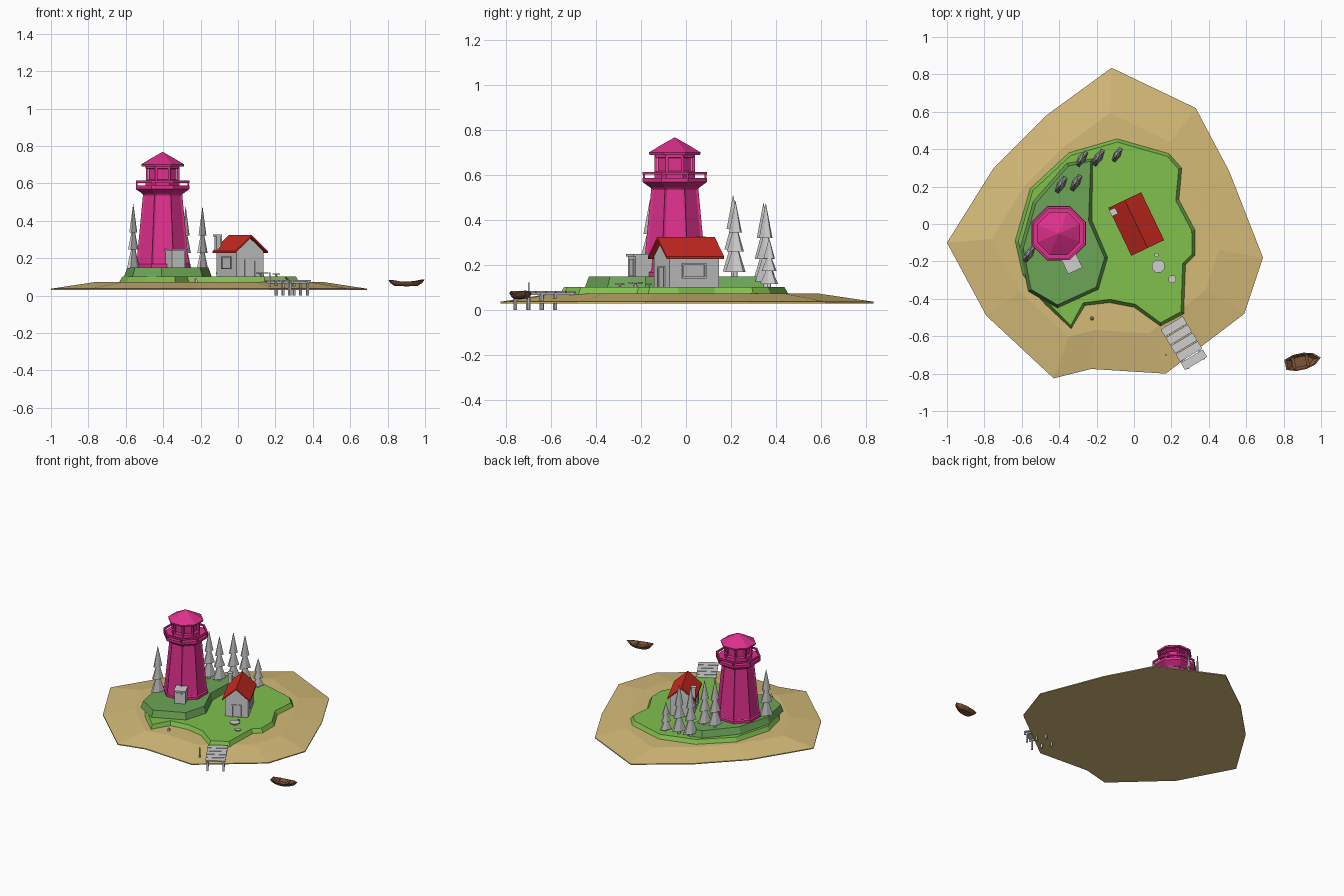
import bpy, bmesh, math
from mathutils import Matrix, Vector

cube = bpy.data.objects.get("Cube")
if cube:
    bpy.data.objects.remove(cube)


def material(name, r, g, b):
    m = bpy.data.materials.new(name)
    m.use_nodes = True
    col = [(c / 255) ** 2.2 for c in (r, g, b)] + [1]
    m.diffuse_color = col
    m.node_tree.nodes["Principled BSDF"].inputs["Base Color"].default_value = col
    return m


MAGENTA = material("magenta", 222, 52, 140)
RED = material("roof red", 205, 46, 38)
GRASS = material("grass green", 127, 190, 78)
MOSS = material("moss green", 108, 163, 87)
SAND = material("sand", 212, 186, 120)
WOOD = material("brown wood", 125, 85, 58)
GREY = material("light grey", 205, 205, 205)


def finish(name, bm, mat, loc=(0, 0, 0), turn=0, scale=(1, 1, 1)):
    bmesh.ops.recalc_face_normals(bm, faces=bm.faces)
    mesh = bpy.data.meshes.new(name)
    bm.to_mesh(mesh)
    bm.free()
    mesh.materials.append(mat)
    ob = bpy.data.objects.new(name, mesh)
    ob.location, ob.scale = loc, scale
    ob.rotation_euler.z = math.radians(turn)
    bpy.context.collection.objects.link(ob)
    return ob


def add_box(bm, centre, size):
    bmesh.ops.create_cube(bm, size=1, matrix=Matrix.Translation(centre) @ Matrix.Diagonal((*size, 1)))


def boxes(name, mat, parts, loc=(0, 0, 0), turn=0):
    bm = bmesh.new()
    for centre, size in parts:
        add_box(bm, centre, size)
    return finish(name, bm, mat, loc, turn)


def loft(bm, rings, closed=False):
    """Skin a list of equal-length point rings."""
    vs = [[bm.verts.new(p) for p in ring] for ring in rings]
    n = len(vs[0])
    sides = []
    pairs = list(zip(vs, vs[1:])) + ([(vs[-1], vs[0])] if closed else [])
    for a, b in pairs:
        for i in range(n):
            j = (i + 1) % n
            sides.append(bm.faces.new((a[i], a[j], b[j], b[i])))
    if not closed:
        bm.faces.new(vs[0][::-1])
        bm.faces.new(vs[-1])
    return sides


def ring(r, z, n=8):
    return [(r * math.cos(math.tau * (i + .5) / n), r * math.sin(math.tau * (i + .5) / n), z) for i in range(n)]


def lathe(name, mat, profile, loc, n=8, closed=False, panel=0):
    bm = bmesh.new()
    sides = loft(bm, [ring(r, z, n) for r, z in profile], closed)
    if panel:
        bmesh.ops.recalc_face_normals(bm, faces=bm.faces)
        bmesh.ops.inset_individual(bm, faces=sides, thickness=panel, depth=-.006)
    return finish(name, bm, mat, loc)


def terrace(name, mat, outline, z, height, inset):
    """Raised ground with sloping banks."""
    bm = bmesh.new()
    top = bm.faces.new([bm.verts.new((x, y, z)) for x, y in outline])
    top.normal_update()
    if top.normal.z < 0:
        top.normal_flip()
    bmesh.ops.inset_individual(bm, faces=[top], thickness=inset, depth=0)
    for v in top.verts:
        v.co.z = z + height
    return finish(name, bm, mat)


# Sand bank: flat underside, low rim, gentle rise toward the grass
shore = [(-1, -.1), (-.75, .3), (-.47, .58), (-.12, .835), (.33, .62), (.51, .28),
         (.69, -.18), (.59, -.48), (.17, -.8), (-.23, -.775), (-.43, -.825), (-.79, -.49)]
hub = Vector((-.15, -.03))
inner = [hub + (Vector(p) - hub) * .72 for p in shore]
bm = bmesh.new()
loft(bm, [[(x, y, .03) for x, y in shore], [(x, y, .037) for x, y in shore],
          [(x, y, .073) for x, y in inner]])
finish("sand_bank", bm, SAND)

# Grass terraces
terrace("lower_grass", GRASS, [
    (-.09, .46), (.19, .38), (.26, .3), (.245, .13), (.33, -.03), (.33, -.17), (.28, -.22),
    (.27, -.48), (.14, -.55), (0, -.45), (-.13, -.425), (-.26, -.44), (-.335, -.565),
    (-.5, -.41), (-.6, -.27), (-.64, -.09), (-.56, .19), (-.35, .385)], .065, .037, .022)
terrace("upper_grass", MOSS, [
    (-.22, .35), (-.225, .02), (-.14, -.18), (-.19, -.35), (-.41, -.45), (-.565, -.36),
    (-.61, -.13), (-.54, .12), (-.36, .325)], .1, .05, .018)

# Lighthouse
TOWER = (-.403, -.05, 0)
lathe("tower_base", MAGENTA, [(.158, .145), (.158, .168), (.15, .172)], TOWER)
lathe("tower_body", MAGENTA, [(.152, .165), (.113, .545)], TOWER, panel=.014)
lathe("tower_collar", MAGENTA, [(.113, .54), (.122, .548), (.15, .566), (.155, .57), (.155, .588)], TOWER)
lathe("balcony_rail", MAGENTA, [(.155, .603), (.155, .615), (.143, .615), (.143, .603)], TOWER, closed=True)
lathe("lantern_sill", MAGENTA, [(.098, .585), (.098, .615), (.085, .62)], TOWER)
lathe("lantern_core", MAGENTA, [(.08, .6), (.08, .7)], TOWER)
lathe("lantern_band", MAGENTA, [(.09, .676), (.098, .68), (.098, .698)], TOWER)
lathe("tower_roof", MAGENTA, [(.09, .69), (.122, .69), (.124, .702), (.065, .735), (.004, .767)], TOWER)
for name, r, z, size in (("rail_posts", .149, .596, (.009, .009, .02)),
                         ("lantern_posts", .09, .65, (.014, .014, .08))):
    boxes(name, MAGENTA, [((x, y, z), size) for x, y, _ in ring(r, z)], TOWER)

# Lighthouse entrance
boxes("tower_porch", GREY, [((0, .01, .196), (.075, .1, .1)), ((0, 0, .244), (.084, .1, .01)),
                            ((0, -.042, .19), (.044, .005, .075))], (-.335, -.205, 0), 25)

# Cottage
HOUSE, TURN = (.012, 0, 0), 25.6
bm = bmesh.new()
gable = [(-.08, .098), (.08, .098), (.08, .238), (0, .308), (-.08, .238)]
loft(bm, [[(x, y, z) for x, z in gable] for y in (-.12, .125)])
finish("house_walls", bm, GREY, HOUSE, TURN)
bm = bmesh.new()
slab = [(-.097, .238), (0, .325), (.097, .238), (.097, .228), (0, .313), (-.097, .228)]
loft(bm, [[(x, y, z) for x, z in slab] for y in (-.142, .142)])
finish("house_roof", bm, RED, HOUSE, TURN)


def framed(centre, w, h, along_y=False):
    """Thin frame of four bars round an opening."""
    x, y, z = centre
    bars = [(-w / 2, 0, .007, h), (w / 2, 0, .007, h), (0, h / 2, w + .007, .007), (0, -h / 2, w + .007, .007)]
    return [((x, y + a, z + b), (.009, p, q)) if along_y else ((x + a, y, z + b), (p, .009, q))
            for a, b, p, q in bars]


boxes("house_door_frame", GREY, framed((0, -.122, .145), .06, .09), HOUSE, TURN)
boxes("house_window_frames", GREY, framed((.082, 0, .175), .11, .06, True)
      + framed((-.082, 0, .175), .11, .06, True), HOUSE, TURN)
boxes("chimney", GREY, [((-.082, .11, .28), (.026, .026, .08)), ((-.082, .11, .322), (.036, .036, .01))],
      HOUSE, TURN)


# Trees: flattened, three stacked skirts over a trunk
def tree(x, y, z, height):
    bm = bmesh.new()
    for r0, r1, a, b in ((.012, .01, 0, .2), (.054, .012, .07, .4), (.045, .009, .34, .65), (.034, .001, .59, 1)):
        loft(bm, [ring(r0 * .45, a + .03, 6), ring(r0, a, 6), ring(r1, b, 6)])
    wide = .65 + height
    finish("tree", bm, GREY, (x, y, z), 60, (wide, wide * .4, height))


for spot in ((-.39, .21, .145, .365), (-.31, .22, .145, .34), (-.28, .345, .1, .375),
             (-.19, .355, .1, .375), (-.09, .37, .1, .22), (-.56, -.16, .12, .37)):
    tree(*spot)

# Jetty
JETTY = (.267, -.637, 0)
step = .052
boxes("jetty_planks", GREY, [((0, (i - 2) * step, .08), (.138, step - .006, .009)) for i in range(5)], JETTY, 31)
boxes("jetty_beams", GREY, [((s * .05, 0, .071), (.012, .26, .01)) for s in (-1, 1)], JETTY, 31)
boxes("jetty_posts", GREY, [((s * .055, y, .037), (.012, .012, .074)) for s in (-1, 1)
                            for y in (-.11, -.04, .03)], JETTY, 31)
boxes("mooring_post", GREY, [((0, 0, .083), (.008, .008, .08))], (.17, -.7, 0))

# Garden table, stools and a shore stone
for name, x, y, r, z in (("garden_table", .13, -.225, .036, .125), ("garden_bench", .205, -.295, .022, .118),
                         ("garden_stool", .12, -.165, .012, .118)):
    lathe(name, GREY, [(r * .3, .098), (r * .2, z - .006), (r, z - .006), (r, z)], (x, y, 0), 8)
lathe("shore_stone", GREY, [(.012, .065), (.01, .08), (.003, .095)], (-.225, -.505, 0), 5)

# Rowing boat
half = [(.104, 0), (.07, .03), (.02, .044), (-.04, .044), (-.09, .027)]
plan = half + [(x, -y) for x, y in half[:0:-1]]


def hull(scale, z, sheer):
    return [(x * scale, y * scale, z + sheer * (x / .1) ** 2) for x, y in plan]


bm = bmesh.new()
loft(bm, [hull(.62, .05, .002), hull(.85, .06, .006), hull(1, .074, .012), hull(.88, .074, .012), hull(.6, .057, .002)])
finish("rowing_boat", bm, WOOD, (.897, -.735, 0), 12)
boxes("boat_seats", WOOD, [((x, 0, .069), (.016, .072, .005)) for x in (-.045, .03)], (.897, -.735, 0), 12)
